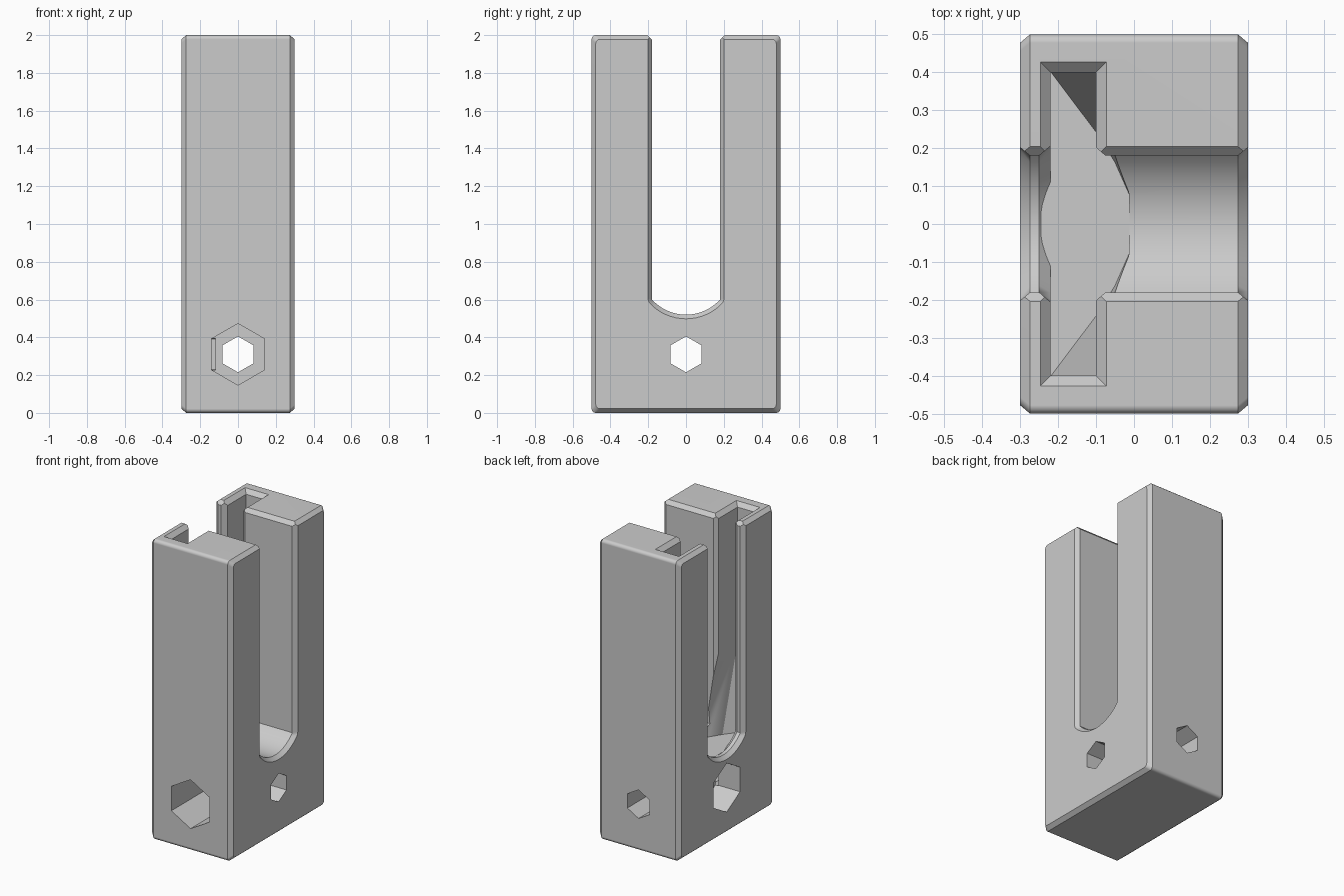
import bpy, bmesh, math

cube = bpy.data.objects.get("Cube")
if cube:
    bpy.data.objects.remove(cube)

grey = bpy.data.materials.new("plain_grey")
grey.use_nodes = True
grey.diffuse_color = (0.6, 0.6, 0.6, 1)
grey.node_tree.nodes["Principled BSDF"].inputs["Base Color"].default_value = (0.6, 0.6, 0.6, 1)


def hull_object(name, *point_sets):
    # One object holding the convex hull of each point set
    bm = bmesh.new()
    for points in point_sets:
        verts = [bm.verts.new(p) for p in points]
        bmesh.ops.convex_hull(bm, input=verts)
    bmesh.ops.dissolve_limit(bm, angle_limit=0.01, verts=bm.verts[:], edges=bm.edges[:])
    bmesh.ops.recalc_face_normals(bm, faces=bm.faces[:])
    me = bpy.data.meshes.new(name)
    bm.to_mesh(me)
    bm.free()
    me.materials.append(grey)
    ob = bpy.data.objects.new(name, me)
    bpy.context.collection.objects.link(ob)
    return ob


def box(lo, hi):
    return [(x, y, z) for x in (lo[0], hi[0]) for y in (lo[1], hi[1]) for z in (lo[2], hi[2])]


def cut(target, points):
    cutter = hull_object("cutter", points)
    mod = target.modifiers.new("cut", "BOOLEAN")
    mod.operation, mod.solver, mod.object = "DIFFERENCE", "EXACT", cutter
    bpy.context.view_layer.update()
    deps = bpy.context.evaluated_depsgraph_get()
    me = bpy.data.meshes.new_from_object(target.evaluated_get(deps))
    target.modifiers.clear()
    target.data = me
    bpy.data.objects.remove(cutter)


def block_section(x, inset):
    # Rounded rectangle in y and z
    r, pts = 0.022, []
    for sy in (-1, 1):
        for sz in (-1, 1):
            for k in range(4):
                a = math.radians(30 * k)
                pts.append((x, sy * (0.5 - inset - r + r * math.cos(a)),
                            1 + sz * (1 - inset - r + r * math.sin(a))))
    return pts


def slot_section(x, grow):
    # Upright slot with a shallow arc at the bottom
    half, radius = 0.18, 0.2425
    sweep = math.asin(half / radius)
    pts = [(x, s * (half + grow), 2.3) for s in (-1, 1)]
    for k in range(-8, 9):
        t = sweep * k / 8
        pts.append((x, (radius + grow) * math.sin(t),
                    0.52 + radius - (radius + grow) * math.cos(t)))
    # Keep the sides upright above the ends of the arc
    pts += [(x, s * (half + grow), 0.61) for s in (-1, 1)]
    return pts


def hexagon(axis, lo, hi, radius, z=0.31):
    # Hexagonal prism with a corner pointing up
    pts = []
    for k in range(6):
        a = math.radians(60 * k + 90)
        u, w = radius * math.cos(a), z + radius * math.sin(a)
        pts += [(d, u, w) if axis == "x" else (u, d, w) for d in (lo, hi)]
    return pts


# Outer block with rounded long edges and chamfered end faces
housing = hull_object("housing", block_section(-0.3, 0.022) + block_section(-0.274, 0)
                      + block_section(0.274, 0) + block_section(0.3, 0.022))

# Slot right across, flared at both outer faces and on the inner edges
cut(housing, slot_section(-0.4, 0) + slot_section(0.4, 0))
for x0, x1, grow in ((0.274, 0.31, 0.0305), (-0.274, -0.31, 0.0305),
                     (-0.25, -0.215, 0.0305), (-0.075, -0.105, 0.026)):
    cut(housing, slot_section(x0, 0) + slot_section(x1, grow))
cut(housing, [(x, s * y, z) for x in (-0.4, 0.4) for s in (-1, 1)
              for y, z in ((0.18, 1.975), (0.187, 1.99), (0.205, 2.001), (0.205, 2.1))])

# Wide channel behind the thin wall, with an eased rim
cut(housing, box((-0.22, -0.4, 0.48), (-0.1, 0.4, 2.2)))
cut(housing, [(-0.16 + sx * (0.06 + g), sy * (0.4 + g), z) for sx in (-1, 1) for sy in (-1, 1)
              for g, z in ((0, 1.973), (0.03, 2.003))])

# Rounded pocket at the bottom of the channel
rim = [(-0.01, 0.07), (-0.05, 0.16), (-0.1, 0.24), (-0.22, 0.4)]
cut(housing, [(x, s * y, 0.51) for x, y in rim for s in (-1, 1)]
    + [(x, s * 0.4, 1.08) for x in (-0.22, -0.1) for s in (-1, 1)])

# Through holes and their wider nut recesses
cut(housing, hexagon("y", -0.7, 0.7, 0.095))
cut(housing, hexagon("x", -0.5, 0.5, 0.095))
cut(housing, hexagon("y", -0.7, -0.138, 0.163))
cut(housing, hexagon("x", -0.5, -0.12, 0.163))

# Flat floor and sloping corner wedges inside the channel
hull_object("channel_floor", box((-0.245, -0.42, 0.477), (-0.005, 0.42, 0.518)))
hull_object("corner_wedges", *[
    [(-0.099, s * 0.401, 1.08), (-0.099, s * 0.24, 0.515),
     (-0.22, s * 0.401, 0.515), (-0.099, s * 0.401, 0.515)] for s in (-1, 1)])

# Smooth only the small roundings and the slot arc
bpy.ops.object.select_all(action="DESELECT")
housing.select_set(True)
bpy.context.view_layer.objects.active = housing
bpy.ops.object.shade_smooth_by_angle(angle=math.radians(35))
weighted = housing.modifiers.new("even_shading", "WEIGHTED_NORMAL")
weighted.keep_sharp = True
